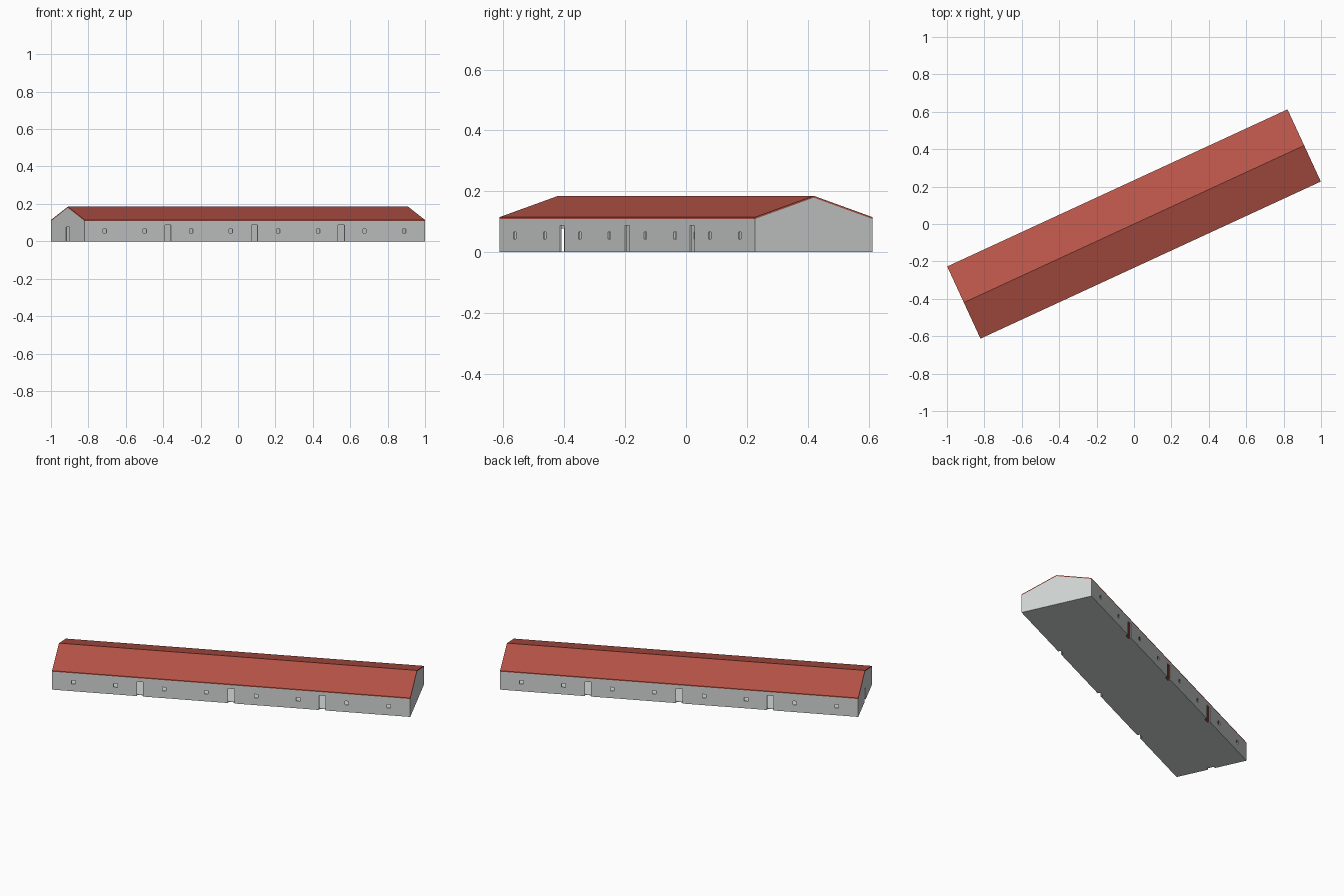
import bpy, bmesh, math

if "Cube" in bpy.data.objects:
    bpy.data.objects.remove(bpy.data.objects["Cube"])

L, W = 1.002, 0.2125        # half length, half width
EAVE, RIDGE = 0.109, 0.179  # underside of the roof
T, ROOF_T = 0.006, 0.006
ANGLE = math.atan2(0.84, 1.82)


def material(name, color):
    m = bpy.data.materials.new(name)
    m.diffuse_color = (*color, 1)
    m.use_nodes = True
    m.node_tree.nodes["Principled BSDF"].inputs["Base Color"].default_value = m.diffuse_color
    return m


grey = material("wall grey", (0.64, 0.67, 0.66))
red = material("roof red", (0.48, 0.090, 0.064))


def finish(name, bm, mat):
    bmesh.ops.recalc_face_normals(bm, faces=bm.faces)
    me = bpy.data.meshes.new(name)
    bm.to_mesh(me)
    bm.free()
    me.materials.append(mat)
    ob = bpy.data.objects.new(name, me)
    bpy.context.collection.objects.link(ob)
    return ob


def prism(name, profile, half, mat):
    """Extrude a (y, z) profile along x from -half to half."""
    bm = bmesh.new()
    face = bm.faces.new([bm.verts.new((-half, y, z)) for y, z in profile])
    out = bmesh.ops.extrude_face_region(bm, geom=[face])["geom"]
    bmesh.ops.translate(bm, vec=(2 * half, 0, 0),
                        verts=[g for g in out if isinstance(g, bmesh.types.BMVert)])
    return finish(name, bm, mat)


def add_box(bm, x, y, z0, z1, sx, sy):
    vs = bmesh.ops.create_cube(bm, size=1)["verts"]
    bmesh.ops.scale(bm, vec=(sx, sy, z1 - z0), verts=vs)
    bmesh.ops.translate(bm, vec=(x, y, (z0 + z1) / 2), verts=vs)


def cut(target, cutter):
    mod = target.modifiers.new("cut", 'BOOLEAN')
    mod.operation, mod.solver, mod.object = 'DIFFERENCE', 'EXACT', cutter
    bpy.context.view_layer.objects.active = target
    bpy.ops.object.modifier_apply(modifier=mod.name)
    bpy.data.objects.remove(cutter)


# Hollow walls with floor, open at the top under the roof
walls = prism("walls", [(-W, 0), (W, 0), (W, EAVE), (0, RIDGE), (-W, EAVE)], L, grey)
wi = W - T
cut(walls, prism("room_cutter", [(-wi, 0.002), (wi, 0.002), (wi, 0.25), (-wi, 0.25)],
                 L - T, grey))

# Door and window openings on both long sides, plus one gable door
bm = bmesh.new()
for side in (-1, 1):
    y = side * (W - T / 2)
    for x in (-0.51, 0, 0.51):
        add_box(bm, x, y, -0.01, 0.088, 0.036, 4 * T)
    for x in (0.14, 0.374, 0.647, 0.882):
        for s in (-1, 1):
            add_box(bm, s * x, y, 0.044, 0.066, 0.02, 4 * T)
add_box(bm, -L + T / 2, 0, -0.01, 0.077, 4 * T, 0.042)
cut(walls, finish("opening_cutter", bm, grey))

# Gabled roof sheet
roof = prism("roof", [(-W, EAVE), (0, RIDGE), (W, EAVE), (W, EAVE + ROOF_T),
                      (0, RIDGE + ROOF_T), (-W, EAVE + ROOF_T)], L, red)

for ob in (walls, roof):
    ob.rotation_euler.z = ANGLE
